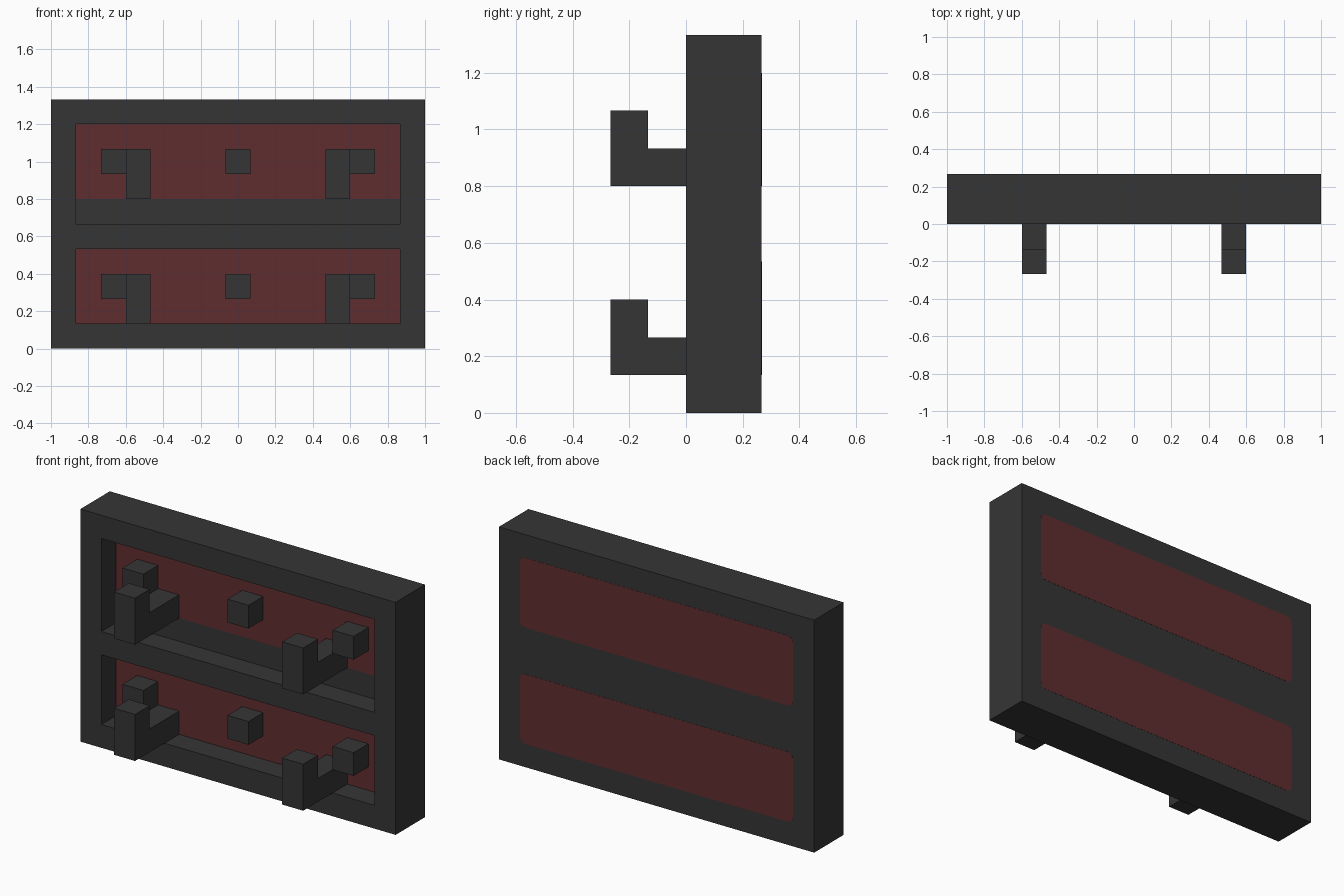
import bpy
import bmesh
from mathutils import Vector

if "Cube" in bpy.data.objects:
    bpy.data.objects.remove(bpy.data.objects["Cube"], do_unlink=True)

U = 2 / 15  # basic module: bar thickness, peg size, recess depth


def material(name, color):
    m = bpy.data.materials.new(name)
    m.use_nodes = True
    m.diffuse_color = (*color, 1)
    bsdf = next(n for n in m.node_tree.nodes if n.type == 'BSDF_PRINCIPLED')
    bsdf.inputs["Base Color"].default_value = (*color, 1)
    return m


CHARCOAL = material("charcoal", (0.036, 0.036, 0.036))
RED = material("dark red", (0.117, 0.027, 0.029))


def finish(bm, name, mats):
    bmesh.ops.recalc_face_normals(bm, faces=bm.faces)
    me = bpy.data.meshes.new(name)
    bm.to_mesh(me)
    bm.free()
    for m in mats:
        me.materials.append(m)
    ob = bpy.data.objects.new(name, me)
    bpy.context.collection.objects.link(ob)
    return ob


def box(bm, lo, hi):
    verts = bmesh.ops.create_cube(bm, size=1)["verts"]
    lo, hi = Vector(lo), Vector(hi)
    for v in verts:
        v.co = (lo + hi) / 2 + v.co * (hi - lo)
    return verts


# Frame: gridded front face, recessed bays, then walls and back
bm = bmesh.new()
xs = [-7.5, -6.5, 6.5, 7.5]
zs = [0, 1, 4, 5, 6, 9, 10]
grid = [[bm.verts.new((x * U, 0, z * U)) for x in xs] for z in zs]
for j in range(len(zs) - 1):
    for i in range(len(xs) - 1):
        bm.faces.new((grid[j][i], grid[j][i + 1], grid[j + 1][i + 1], grid[j + 1][i]))
rim = [e for e in bm.edges if e.is_boundary]


def is_bay(z):
    return U < z < 4 * U or 5 * U < z < 9 * U


bays = []
for f in bm.faces:
    c = f.calc_center_median()
    if abs(c.x) < 0.1 and is_bay(c.z):
        bays.append(f)

# Outer walls and flat back
out = bmesh.ops.extrude_edge_only(bm, edges=rim)["geom"]
bmesh.ops.translate(bm, vec=(0, 2 * U, 0), verts=[g for g in out if isinstance(g, bmesh.types.BMVert)])
back = [e for e in out if isinstance(e, bmesh.types.BMEdge)]
bmesh.ops.edgeloop_fill(bm, edges=back)

# Push the bays in
out = bmesh.ops.extrude_face_region(bm, geom=bays)["geom"]
bmesh.ops.translate(bm, vec=(0, U, 0), verts=[g for g in out if isinstance(g, bmesh.types.BMVert)])
old = [f for f in bays if f.is_valid]
if old:
    bmesh.ops.delete(bm, geom=old, context='FACES_ONLY')

# Red bay panels, with a charcoal strip under the upper one
bm.normal_update()
for f in bm.faces:
    c = f.calc_center_median()
    in_bay = abs(c.y - U) < 0.01 and abs(f.normal.y) > 0.9
    f.material_index = int(in_bay and not 5 * U < c.z < 6 * U)
finish(bm, "frame", [CHARCOAL, RED])

# Hooks and pegs on both rows
for row, z in (("lower", U), ("upper", 6 * U)):
    for side, s in (("right", -1), ("left", 1)):
        bm = bmesh.new()
        x0, x1 = sorted((s * 3.5 * U, s * 4.5 * U))
        profile = [(1, 0), (-2, 0), (-2, 2), (-1, 2), (-1, 1), (1, 1)]
        face = bm.faces.new([bm.verts.new((x0, y * U, z + h * U)) for y, h in profile])
        out = bmesh.ops.extrude_face_region(bm, geom=[face], use_keep_orig=True)["geom"]
        bmesh.ops.translate(bm, vec=(x1 - x0, 0, 0),
                            verts=[g for g in out if isinstance(g, bmesh.types.BMVert)])
        finish(bm, f"{row}_{side}_hook", [CHARCOAL])
    for side, x in (("right", -5), ("middle", 0), ("left", 5)):
        bm = bmesh.new()
        box(bm, ((x - 0.5) * U, 0, z + U), ((x + 0.5) * U, U, z + 2 * U))
        finish(bm, f"{row}_{side}_peg", [CHARCOAL])

    # Thin red plate with rounded corners on the back
    bm = bmesh.new()
    box(bm, (-6.5 * U, 2 * U - 0.001, z), (6.5 * U, 2 * U + 0.001, z + 3 * U))
    corners = [e for e in bm.edges if abs(e.verts[0].co.y - e.verts[1].co.y) > 0.001]
    bmesh.ops.bevel(bm, geom=corners, offset=0.035, segments=4, profile=0.5, affect='EDGES')
    finish(bm, f"{row}_back_plate", [RED])
